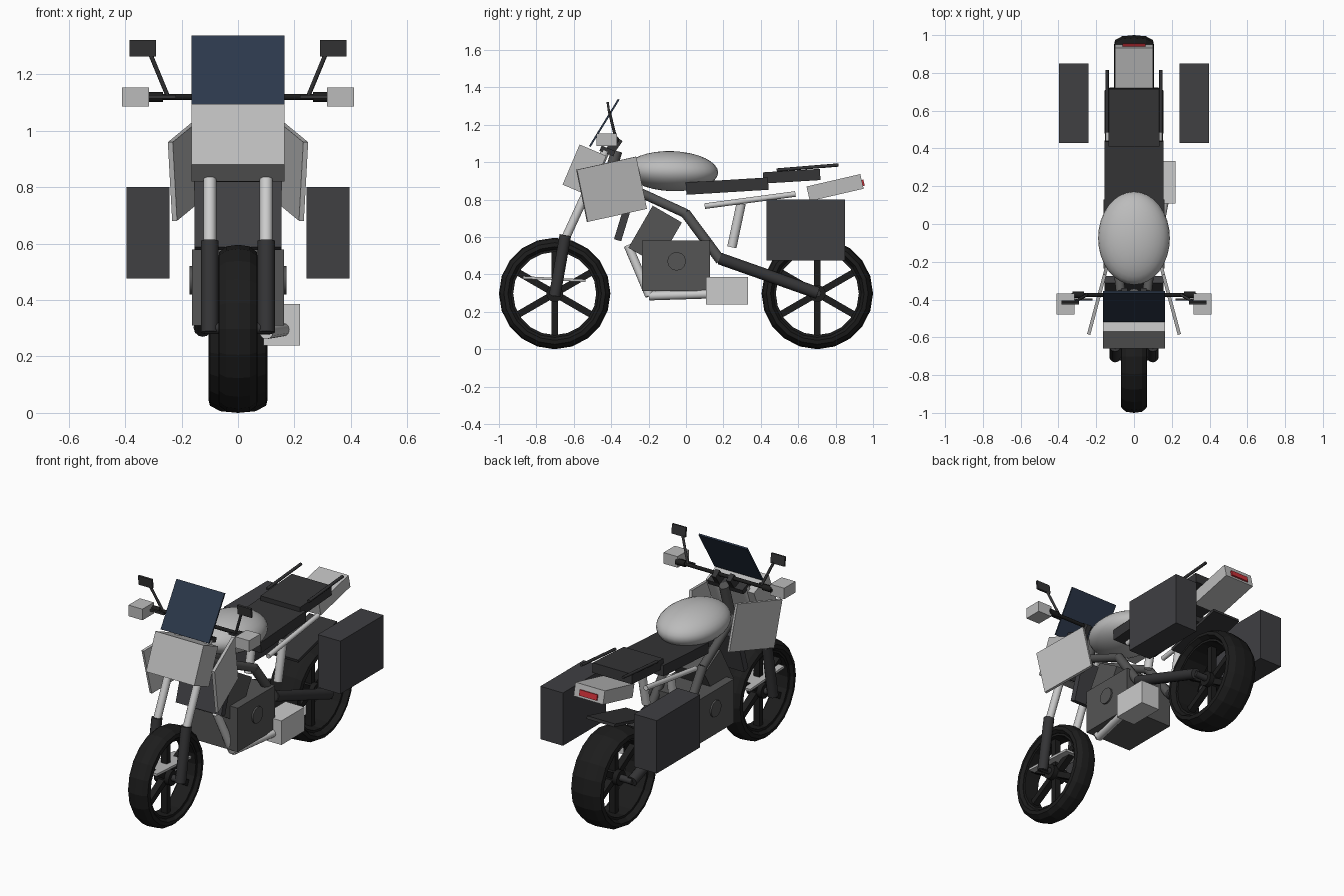
import bpy, bmesh, math
from mathutils import Vector, Matrix

if "Cube" in bpy.data.objects:
    bpy.data.objects.remove(bpy.data.objects["Cube"])

mats = {}
COLORS = {
    "black": (0.012, 0.012, 0.012, 1), "dark": (0.035, 0.035, 0.037, 1),
    "mid": (0.09, 0.09, 0.09, 1), "bag": (0.05, 0.05, 0.055, 1),
    "glass": (0.025, 0.04, 0.07, 1), "red": (0.6, 0.03, 0.04, 1),
    "silver": (0.75, 0.75, 0.77, 1), "paint": (0.5, 0.5, 0.5, 1),
}
for n, c in COLORS.items():
    mats[n] = bpy.data.materials.new(n)
    mats[n].diffuse_color = c


def finish(name, bm, mat, smooth=False):
    bmesh.ops.recalc_face_normals(bm, faces=bm.faces)
    me = bpy.data.meshes.new(name)
    bm.to_mesh(me)
    bm.free()
    ob = bpy.data.objects.new(name, me)
    bpy.context.collection.objects.link(ob)
    me.materials.append(mats[mat])
    if smooth:
        for p in me.polygons:
            p.use_smooth = True
    return ob


def box(name, loc, size, mat, rx=0, rz=0):
    bm = bmesh.new()
    bmesh.ops.create_cube(bm, size=1)
    bmesh.ops.scale(bm, vec=size, verts=bm.verts)
    ob = finish(name, bm, mat)
    ob.location = loc
    ob.rotation_euler = (math.radians(rx), 0, math.radians(rz))
    return ob


def tube(name, a, b, r, mat, sides=12):
    a, b = Vector(a), Vector(b)
    bm = bmesh.new()
    bmesh.ops.create_cone(bm, cap_ends=True, segments=sides, radius1=r, radius2=r,
                          depth=(b - a).length)
    ob = finish(name, bm, mat)
    for p in ob.data.polygons:
        p.use_smooth = len(p.vertices) == 4
    ob.location = (a + b) / 2
    ob.rotation_euler = (b - a).to_track_quat('Z', 'Y').to_euler()
    return ob


def ring(name, profile, loc, mat, steps=20):
    # closed (x, radius) profile spun around the axle
    bm = bmesh.new()
    vs = [bm.verts.new((x, 0, r)) for x, r in profile]
    es = [bm.edges.new((vs[i], vs[(i + 1) % len(vs)])) for i in range(len(vs))]
    bmesh.ops.spin(bm, geom=vs + es, cent=(0, 0, 0), axis=(1, 0, 0),
                   angle=2 * math.pi, steps=steps, use_merge=True)
    bmesh.ops.remove_doubles(bm, verts=bm.verts, dist=1e-5)
    ob = finish(name, bm, mat)
    ob.location = loc
    return ob


R = 0.298


def wheel(name, y, w):
    c = Vector((0, y, R))
    ring(name + "_tyre", [(-w * .75, .235), (-w, .25), (-w * .95, .272), (-w * .6, .292), (0, R),
                          (w * .6, .292), (w * .95, .272), (w, .25), (w * .75, .235)], c, "black")
    ring(name + "_rim", [(-w * .7, .222), (-w * .7, .242), (w * .7, .242), (w * .7, .222)], c, "black")
    tube(name + "_hub", c - Vector((.05, 0, 0)), c + Vector((.05, 0, 0)), .045, "black", 16)
    for i in range(6):
        a = math.radians(60 * i)
        mid = c + Vector((0, -math.sin(a), math.cos(a))) * .135
        box(name + "_spoke", mid, (.04, .036, .19), "black", math.degrees(a))


wheel("front_wheel", -.702, .07)
wheel("rear_wheel", .702, .105)

# fork, axles and steering
tube("front_axle", (-.12, -.702, .3), (.12, -.702, .3), .02, "dark")
tube("rear_axle", (-.13, .702, .3), (.13, .702, .3), .02, "dark")
box("fork_brace_lower", (0, -.705, .375), (.12, .335, .014), "paint", -3)
box("fork_clamp_lower", (0, -.53, .85), (.24, .07, .04), "dark", -22)
box("fork_clamp_upper", (0, -.42, 1.06), (.24, .08, .03), "dark", -22)
tube("steering_head", (0, -.44, .83), (0, -.37, 1.06), .03, "mid")
tube("handlebar", (-.33, -.375, 1.12), (.33, -.375, 1.12), .011, "black")

# engine and drivetrain
box("engine_block", (0, -.053, .445), (.325, .365, .27), "mid")
box("cylinder_block", (0, -.165, .61), (.22, .18, .26), "mid", -30)
box("radiator", (0, -.33, .70), (.31, .04, .245), "bag", -17)
for a, b, n in (((.07, -.31, .555), (.10, -.195, .285), "header_pipe"),
                ((.10, -.195, .285), (.16, .12, .295), "lower_pipe")):
    tube("exhaust_" + n, a, b, .024, "silver")
box("muffler", (.155, .22, .312), (.13, .225, .148), "silver")

# tank, seats and tail
bm = bmesh.new()
bmesh.ops.create_uvsphere(bm, u_segments=32, v_segments=16, radius=1,
                          matrix=Matrix.Diagonal((.19, .247, .107, 1)))
tank = finish("fuel_tank", bm, "paint", True)
tank.location = (0, -.075, .952)
tank.rotation_euler.x = math.radians(-2)
box("rider_seat", (0, .22, .872), (.31, .44, .066), "dark", 3.5)
box("passenger_seat", (0, .565, .925), (.27, .305, .06), "dark", 3.5)
box("tail_fairing", (0, .797, .864), (.20, .295, .08), "paint", 13)
box("tail_light", (0, .942, .888), (.12, .02, .034), "red", 13)
box("rear_mudguard", (0, .64, .635), (.19, .39, .018), "dark", 14)

# front cowl, headlights and windscreen
box("front_cowl", (0, -.543, .957), (.328, .155, .233), "paint", -23)
box("windscreen", (0, -.437, 1.21), (.328, .01, .295), "glass", -31.5)

# parts repeated on both sides
for s, side in ((-1, "left_"), (1, "right_")):
    tube(side + "fork_slider", (s * .1, -.702, .285), (s * .1, -.645, .61), .031, "dark")
    tube(side + "fork_stanchion", (s * .1, -.655, .57), (s * .1, -.43, 1.06), .023, "silver")
    tube(side + "frame_upper", (s * .07, -.36, .89), (s * .11, 0, .725), .025, "mid")
    tube(side + "frame_rear", (s * .11, -.005, .73), (s * .12, .185, .475), .027, "mid")
    tube(side + "swingarm", (s * .12, .18, .485), (s * .125, .705, .3), .032, "dark")
    tube(side + "subframe", (s * .135, .1, .765), (s * .135, .585, .83), .015, "silver")
    tube(side + "shock", (s * .1, .245, .545), (s * .1, .295, .78), .025, "silver")
    tube(side + "grab_rail", (s * .142, .485, .958), (s * .142, .815, .985), .009, "dark", 8)
    tube(side + "engine_cover", (s * .155, -.05, .47), (s * .172, -.05, .47), .05, "mid")
    box(side + "pannier", (s * .319, .64, .638), (.154, .42, .325), "bag")
    box(side + "fairing", (s * .19, -.398, .855), (.018, .335, .285), "paint", 12, s * 15)
    box(side + "headlight", (s * .065, -.612, .95), (.07, .02, .035), "paint", -22)
    tube(side + "grip", (s * .265, -.375, 1.12), (s * .325, -.375, 1.12), .018, "black")
    box(side + "hand_guard", (s * .363, -.423, 1.12), (.095, .11, .068), "paint")
    box(side + "brake_lever", (s * .27, -.40, 1.12), (.10, .012, .012), "dark")
    box(side + "bar_riser", (s * .05, -.385, 1.09), (.03, .05, .09), "dark", -35)
    tube(side + "mirror_stalk", (s * .25, -.375, 1.125), (s * .31, -.41, 1.27), .008, "dark", 8)
    box(side + "mirror", (s * .337, -.415, 1.293), (.094, .012, .058), "dark", 8)

for m in bpy.data.materials:
    if m.users and not m.is_grease_pencil:
        m.use_nodes = True
        m.node_tree.nodes["Principled BSDF"].inputs["Base Color"].default_value = m.diffuse_color
